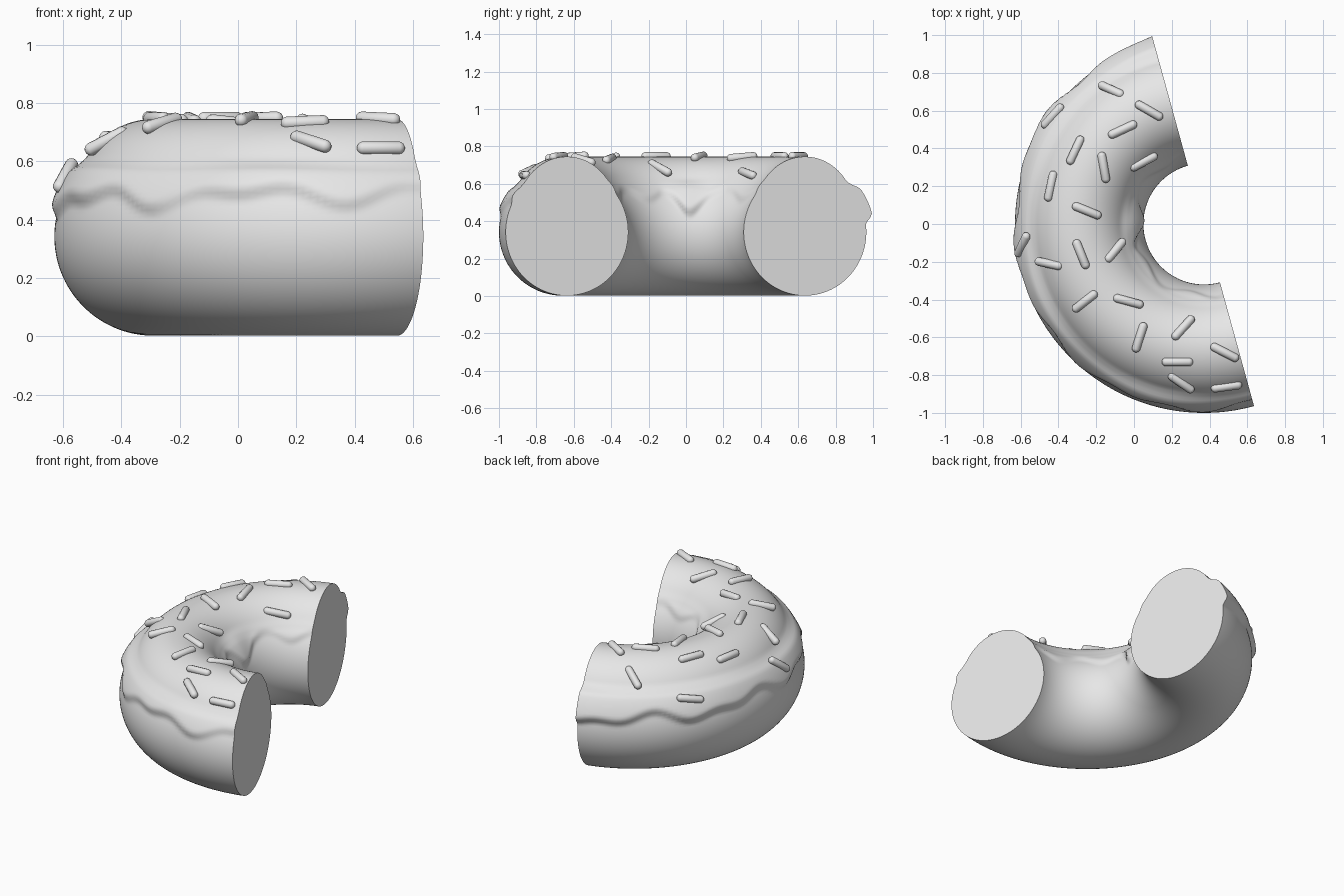
import bpy, bmesh
from math import sin, cos, pi, radians, degrees, atan2, acos, hypot
from mathutils import Vector, Matrix

if "Cube" in bpy.data.objects:
    bpy.data.objects.remove(bpy.data.objects["Cube"])

CENTRE = Vector((0.37, 0, 0.342))
RING, TUBE, ICING = 0.66, 0.34, 0.063
START, SWEEP = 105.4, 180
SEGMENTS, SIDES = 120, 144

grey = bpy.data.materials.new("plain grey")
grey.use_nodes = True
colour = (0.8, 0.8, 0.8, 1)
grey.diffuse_color = colour
grey.node_tree.nodes["Principled BSDF"].inputs["Base Color"].default_value = colour


def ease(value):
    value = max(0, min(1, value))
    return value * value * (3 - 2 * value)


def lip(elevation, edge, crease):
    """Rounded icing rim lying between its dripping edge and the crease above."""
    return ease((elevation - edge) / 9) * (1 - ease((elevation - crease + 13) / 15))


def tube_radius(around, elevation):
    """Dough radius plus icing; elevation is 0 outside, 90 on top, 180 inside."""
    turn = radians(around)
    along = (around - START) / SWEEP
    radius = TUBE
    if 42 < elevation < 138:
        rise = min(elevation - 42, 138 - elevation) / 48
        radius += ICING * sin(rise * pi / 2)
    # Outer rim with shallow drips
    edge = 10 + 11 * along + 4 * sin(9 * turn) + 3 * sin(17 * turn)
    height = 0.04 - 0.017 * along + 0.006 * sin(7 * turn + 2)
    radius += height * lip(elevation, edge, 49)
    # Inner rim with one large drip in the middle
    drip = 17 * ease(1 - abs(around - 180) / 22)
    edge = 31 - drip + 5 * sin(8 * turn)
    radius += (0.014 + drip * 0.001) * lip(180 - elevation, edge, 52)
    return radius


def frame(around, elevation):
    """Tube centre and outward direction."""
    a, e = radians(around), radians(elevation)
    radial = Vector((cos(a), sin(a), 0))
    return CENTRE + radial * RING, radial * cos(e) + Vector((0, 0, sin(e)))


def add_object(name, mesh):
    obj = bpy.data.objects.new(name, mesh)
    bpy.context.collection.objects.link(obj)
    return obj


def smooth(obj):
    bpy.ops.object.select_all(action="DESELECT")
    obj.select_set(True)
    bpy.context.view_layer.objects.active = obj
    bpy.ops.object.shade_smooth_by_angle(angle=radians(40))


def finish_mesh(bm, name):
    bmesh.ops.recalc_face_normals(bm, faces=bm.faces)
    mesh = bpy.data.meshes.new(name)
    bm.to_mesh(mesh)
    bm.free()
    mesh.materials.append(grey)
    return mesh


# Iced half ring, swept around the centre and capped at the flat cuts
bm = bmesh.new()
rings = []
for i in range(SEGMENTS + 1):
    around = START + SWEEP * i / SEGMENTS
    ring = []
    for j in range(SIDES):
        elevation = -90 + 360 * j / SIDES
        middle, outward = frame(around, elevation)
        ring.append(bm.verts.new(middle + outward * tube_radius(around, elevation)))
    rings.append(ring)
for first, second in zip(rings, rings[1:]):
    for j in range(SIDES):
        k = (j + 1) % SIDES
        bm.faces.new((first[j], first[k], second[k], second[j]))
bm.faces.new(rings[0])
bm.faces.new(rings[-1])
smooth(add_object("iced_half_ring", finish_mesh(bm, "iced_half_ring")))

# One capsule mesh shared by all sprinkles
bm = bmesh.new()
bmesh.ops.create_uvsphere(bm, u_segments=12, v_segments=9, radius=0.023)
for vert in bm.verts:
    vert.co.z += 0.06 if vert.co.z > 0 else -0.06
capsule = finish_mesh(bm, "sprinkle")

# Sprinkles: plan position and heading in degrees
sprinkles = [
    (-.12, .71, -25), (.08, .6, -30), (-.06, .5, 25), (-.43, .57, 48),
    (-.31, .39, 65), (-.16, .3, -80), (.05, .33, 28), (-.44, .2, 78),
    (-.25, .07, -22), (-.1, -.14, 50), (-.59, -.11, 65), (-.45, -.21, -12),
    (-.28, -.16, -68), (-.26, -.41, 38), (-.03, -.41, -15), (.03, -.6, 72),
    (.26, -.55, 48), (.48, -.68, -27), (.23, -.73, 0), (.25, -.84, -35),
    (.49, -.86, 8),
]
for number, (x, y, heading) in enumerate(sprinkles, 1):
    dx, dy = x - CENTRE.x, y - CENTRE.y
    around = degrees(atan2(dy, dx)) % 360
    offset = hypot(dx, dy) - RING
    elevation = 90
    for step in range(8):
        ratio = offset / tube_radius(around, elevation)
        elevation = degrees(acos(max(-1, min(1, ratio))))
    middle, outward = frame(around, elevation)
    # Lay the capsule along the surface
    turn = radians(heading)
    along = Vector((cos(turn), sin(turn), 0))
    along.z = -along.dot(outward) / outward.z
    along.normalize()
    place = middle + outward * (tube_radius(around, elevation) + 0.002)
    sprinkle = add_object(f"sprinkle_{number}", capsule)
    sprinkle.matrix_world = Matrix.Translation(place) @ along.to_track_quat("Z", "Y").to_matrix().to_4x4()
    if number == 1:
        smooth(sprinkle)
